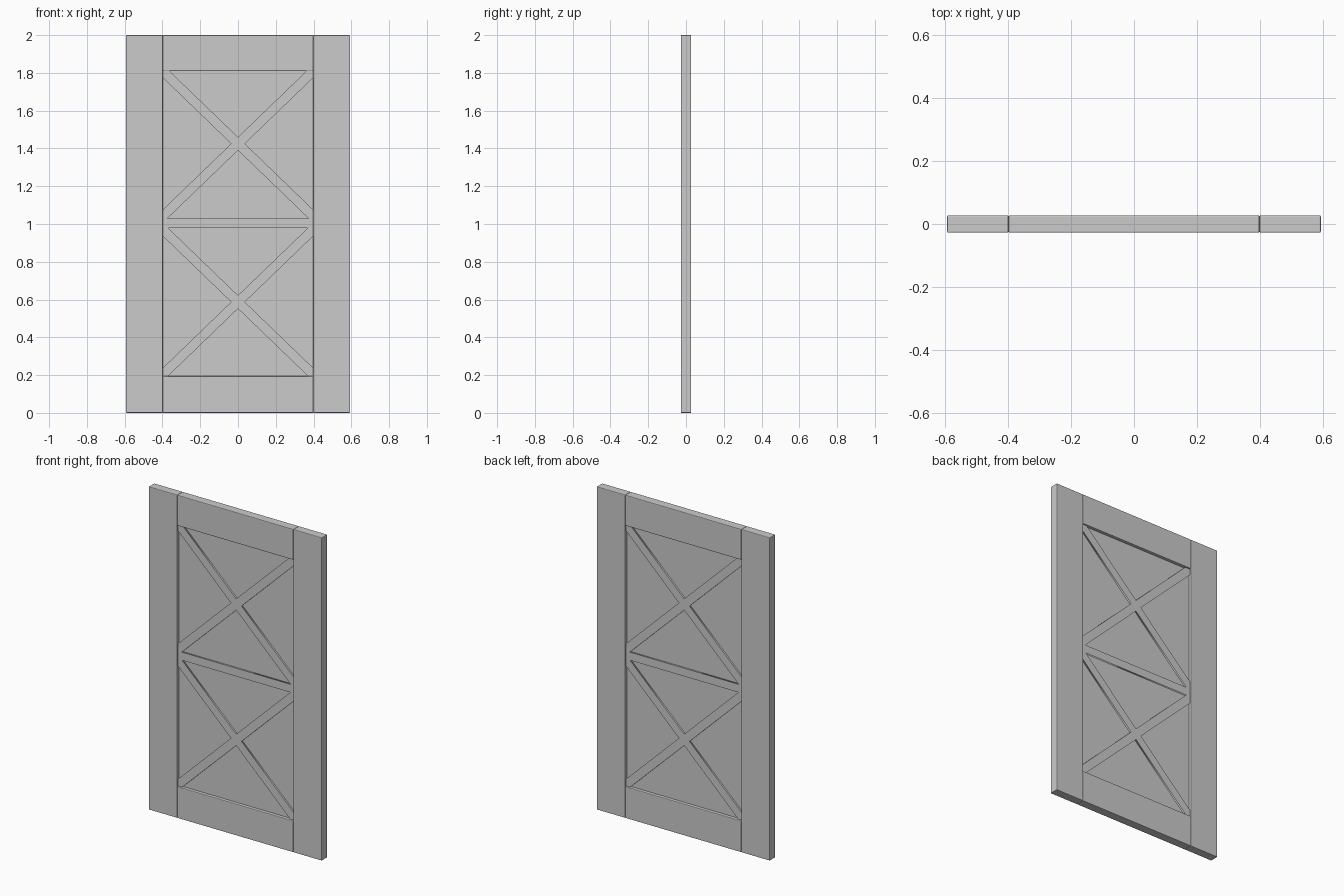
import bpy, bmesh
from math import radians

if "Cube" in bpy.data.objects:
    bpy.data.objects.remove(bpy.data.objects["Cube"])

W, H, D = 0.593, 2.0, 0.0275        # half width, height, half depth
IN, BOT, TOP = 0.398, 0.195, 1.81   # inner frame opening
MID_LO, MID_HI = 0.98, 1.03         # middle bar
SLOPE, HALF = 0.965, 0.035          # diagonal slope, half vertical width


def box(name, x0, x1, z0, z1, half_depth, bevel=0.0):
    bm = bmesh.new()
    bmesh.ops.create_cube(bm, size=1)
    for v in bm.verts:
        v.co = ((x0 + x1) / 2 + v.co.x * (x1 - x0),
                v.co.y * 2 * half_depth,
                (z0 + z1) / 2 + v.co.z * (z1 - z0))
    me = bpy.data.meshes.new(name)
    bm.to_mesh(me)
    bm.free()
    ob = bpy.data.objects.new(name, me)
    bpy.context.collection.objects.link(ob)
    if bevel:
        mod = ob.modifiers.new("edge_bevel", 'BEVEL')
        mod.width = bevel
        mod.segments = 2
    return ob


# Frame: two full-height stiles, top and bottom rails between them
for side, x0, x1 in (("left", -W, -IN), ("right", IN, W)):
    box(side + "_stile", x0, x1, 0, H, D, 0.004)
box("bottom_rail", -IN, IN, 0, BOT, D, 0.004)
box("top_rail", -IN, IN, TOP, H, D, 0.004)

# Recessed centre panel, edges tucked into the frame
box("centre_panel", -IN - 0.05, IN + 0.05, BOT - 0.05, TOP + 0.05, 0.008)

# Lattice: flat plate with a four-triangle cut-out for each X brace
curve = bpy.data.curves.new("cross_braces", 'CURVE')
curve.dimensions = '2D'
curve.fill_mode = 'BOTH'
curve.extrude = 0.018


def outline(points):
    sp = curve.splines.new('POLY')
    sp.points.add(len(points) - 1)
    for p, (x, z) in zip(sp.points, points):
        p.co = (x, z, 0, 1)
    sp.use_cyclic_u = True


outline([(-0.46, 0.14), (0.46, 0.14), (0.46, 1.87), (-0.46, 1.87)])
HIDE = 0.03                          # cut-outs run under the frame
for centre, lo, hi in ((0.587, BOT - HIDE, MID_LO), (1.425, MID_HI, TOP + HIDE)):
    for limit, sgn in ((lo, -1), (hi, 1)):
        half_w = (abs(limit - centre) - HALF) / SLOPE
        outline([(0, centre + sgn * HALF), (half_w, limit), (-half_w, limit)])
    side_x = IN + HIDE
    rise = side_x * SLOPE - HALF
    for sgn in (-1, 1):
        outline([(sgn * HALF / SLOPE, centre),
                 (sgn * side_x, centre + rise),
                 (sgn * side_x, centre - rise)])

braces = bpy.data.objects.new("cross_braces", curve)
bpy.context.collection.objects.link(braces)
braces.rotation_euler.x = radians(90)
bpy.ops.object.select_all(action='DESELECT')
braces.select_set(True)
bpy.context.view_layer.objects.active = braces
bpy.ops.object.convert(target='MESH')
